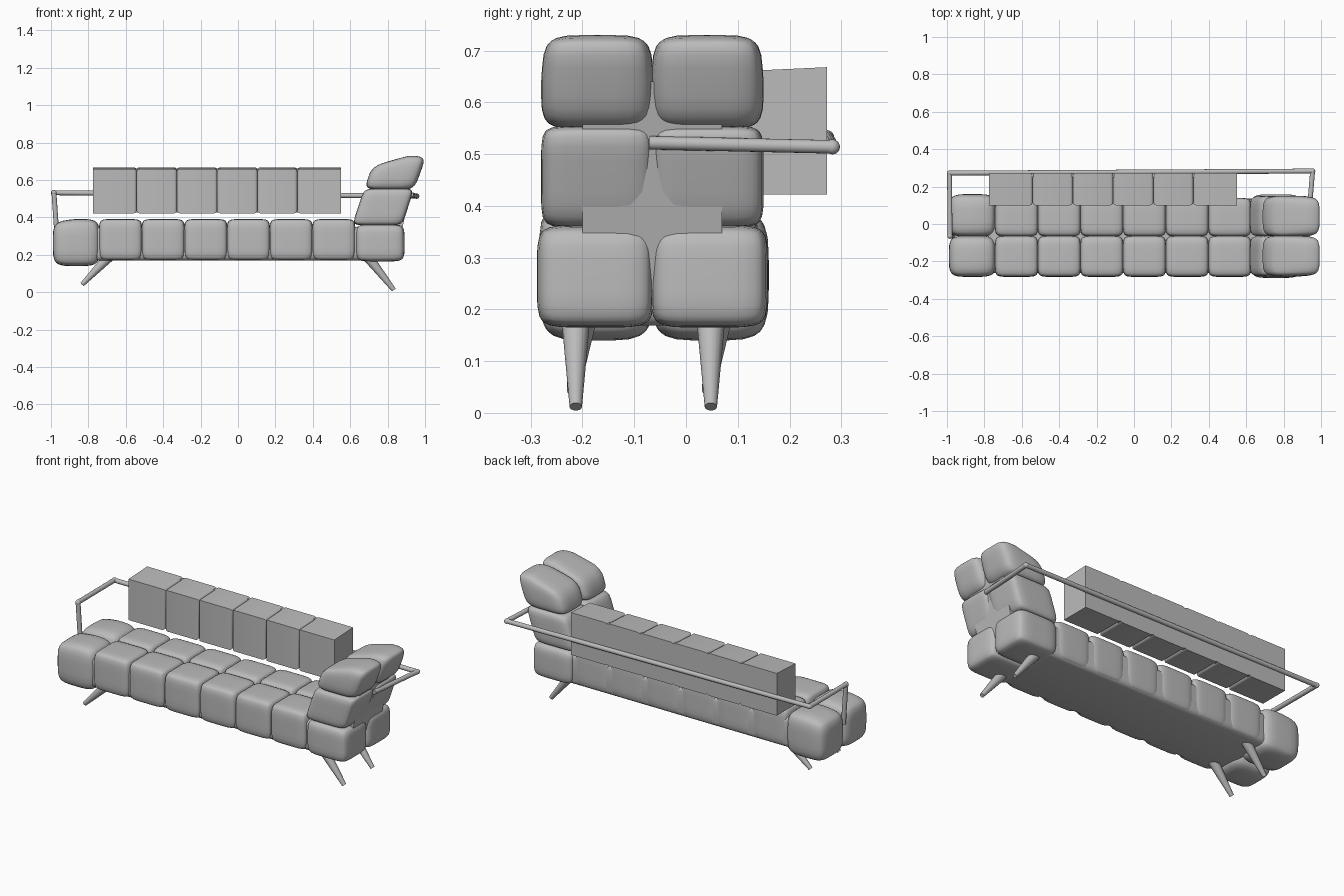
import bpy, bmesh, math
from mathutils import Vector

if "Cube" in bpy.data.objects:
    bpy.data.objects.remove(bpy.data.objects["Cube"], do_unlink=True)

grey = bpy.data.materials.new("soft grey")
grey.use_nodes = True
COLOUR = (0.5, 0.5, 0.5, 1)
grey.diffuse_color = COLOUR
grey.node_tree.nodes["Principled BSDF"].inputs["Base Color"].default_value = COLOUR


def finish(name, bm, smooth=True):
    bmesh.ops.recalc_face_normals(bm, faces=bm.faces[:])
    mesh = bpy.data.meshes.new(name)
    bm.to_mesh(mesh)
    bm.free()
    mesh.materials.append(grey)
    obj = bpy.data.objects.new(name, mesh)
    bpy.context.collection.objects.link(obj)
    if smooth:
        bpy.ops.object.select_all(action='DESELECT')
        obj.select_set(True)
        bpy.context.view_layer.objects.active = obj
        bpy.ops.object.shade_smooth_by_angle(angle=math.radians(40))
    return obj


def cushion(name, x, y, z, power=6, warp=None):
    """Puffed cushion filling the given x, y and z ranges."""
    bm = bmesh.new()
    bmesh.ops.create_cube(bm, size=2)
    bmesh.ops.subdivide_edges(bm, edges=bm.edges[:], cuts=9, use_grid_fill=True)
    for v in bm.verts:
        p = Vector([math.sin(c * math.pi / 2) for c in v.co])
        p /= sum(abs(c) ** power for c in p) ** (1 / power)
        if warp:
            p = warp(p)
        v.co = [(lo + hi) / 2 + c * (hi - lo) / 2
                for c, (lo, hi) in zip(p, (x, y, z))]
    return finish(name, bm)


def box(bm, x, y, z):
    verts = bmesh.ops.create_cube(bm, size=1)["verts"]
    for v in verts:
        v.co = [(lo + hi) / 2 + c * (hi - lo)
                for c, (lo, hi) in zip(v.co, (x, y, z))]
    return verts


def rod(name, a, b, r1, r2, sides=16):
    a, b = Vector(a), Vector(b)
    bm = bmesh.new()
    bmesh.ops.create_cone(bm, cap_ends=True, segments=sides,
                          radius1=r1, radius2=r2, depth=(b - a).length)
    obj = finish(name, bm)
    obj.location = (a + b) / 2
    obj.rotation_mode = 'QUATERNION'
    obj.rotation_quaternion = (b - a).to_track_quat('Z', 'Y')
    return obj


# Seat: seven pairs of cushions over a continuous core
SEAM, START, STEP = -0.065, -0.742, 0.228
rows = {"front": (-0.283, SEAM + 0.002), "rear": (SEAM - 0.002, 0.14)}
for side, y in rows.items():
    for i in range(6):
        x0 = START + i * STEP
        cushion(f"seat_cushion_{side}_{i + 1}", (x0 - 0.002, x0 + STEP + 0.002),
                y, (0.17, 0.392), 7)
bm = bmesh.new()
box(bm, (-0.78, 0.68), (-0.262, 0.135), (0.169, 0.35))
bmesh.ops.bevel(bm, geom=bm.edges[:], offset=0.03, segments=4,
                profile=0.5, affect='EDGES')
finish("seat_core", bm)


# Drooping foot end
def droop(p):
    return Vector((p.x, p.y, p.z - 0.1 * max(0, -p.x) * max(0, p.z)))


for side, y in {"front": (-0.283, SEAM + 0.003), "rear": (SEAM - 0.003, 0.16)}.items():
    cushion(f"foot_cushion_{side}", (-0.99, -0.738), y, (0.14, 0.392), 4.5, droop)


# Raised head end: base, leaning middle and rounded top
def lean_middle(p):
    return Vector((p.x + 0.24 * p.z, p.y, p.z))


def lean_top(p):
    cut = max(0, p.z) * max(0, 0.3 - p.x)
    return Vector((p.x + 0.24 * p.z, p.y * (1 - 0.05 * max(0, p.z)),
                   p.z - 0.4 * cut))


for side, outer in {"front": -1, "rear": 1}.items():
    def span(reach):
        return tuple(sorted((SEAM - outer * 0.003, SEAM + outer * reach)))
    cushion(f"head_base_{side}", (0.628, 0.89), span(0.223), (0.165, 0.363), 6)
    cushion(f"head_middle_{side}", (0.642, 0.91), span(0.215), (0.358, 0.555), 7, lean_middle)
    cushion(f"head_top_{side}", (0.705, 0.975), span(0.215), (0.548, 0.73), 5, lean_top)

# Core closing the seam between the head cushions
bm = bmesh.new()
for v in box(bm, (0.70, 0.85), (-0.2, 0.07), (0.2, 0.64)):
    v.co.x += 0.09 * (v.co.z > 0.4)
finish("head_core", bm, smooth=False)

# Backrest: six blocks with rounded seams and a flat rear panel
seams = [-0.775, -0.542, -0.327, -0.111, 0.104, 0.317, 0.55]
FRONT, BACK, LOW, HIGH = 0.1, 0.272, 0.422, 0.668
for i, (x0, x1) in enumerate(zip(seams, seams[1:])):
    bm = bmesh.new()
    box(bm, (x0, x1), (FRONT, BACK), (LOW, HIGH))
    rounded = []
    for e in bm.edges:
        mid = (e.verts[0].co + e.verts[1].co) / 2
        inner = (abs(mid.x - x0) < 1e-4 and i > 0) or (abs(mid.x - x1) < 1e-4 and i < 5)
        if inner and mid.y < BACK - 0.01:
            rounded.append(e)
    bmesh.ops.bevel(bm, geom=rounded, offset=0.016, segments=4,
                    profile=0.5, affect='EDGES')
    for v in bm.verts:
        if v.co.z > 0.6:
            v.co.z -= 0.008 * (BACK - v.co.y) / (BACK - FRONT)
    finish(f"backrest_cushion_{i + 1}", bm)
bm = bmesh.new()
box(bm, (seams[0], seams[-1]), (0.25, BACK), (LOW + 0.005, HIGH - 0.005))
finish("backrest_panel", bm, smooth=False)

# Tubular rail: post, foot arm, back rail, head arm
path = [(-0.968, -0.065, 0.3), (-0.984, -0.065, 0.532), (-0.986, 0.272, 0.532),
        (0.955, 0.283, 0.514), (0.925, -0.07, 0.522)]
names = ["rail_post", "rail_foot_arm", "rail_back", "rail_head_arm"]
for name, a, b in zip(names, path, path[1:]):
    rod(name, a, b, 0.013, 0.013)
for i, p in enumerate(path[1:4]):
    bm = bmesh.new()
    bmesh.ops.create_uvsphere(bm, u_segments=16, v_segments=10, radius=0.0145)
    finish(f"rail_joint_{i + 1}", bm).location = p

# Splayed tapered legs
for side, y in {"front": -0.213, "rear": 0.048}.items():
    rod(f"head_leg_{side}", (0.69, y, 0.195), (0.833, y, 0.012), 0.029, 0.012)
    rod(f"foot_leg_{side}", (-0.685, y + 0.015, 0.195),
        (-0.833, y - 0.005, 0.042), 0.029, 0.012)
